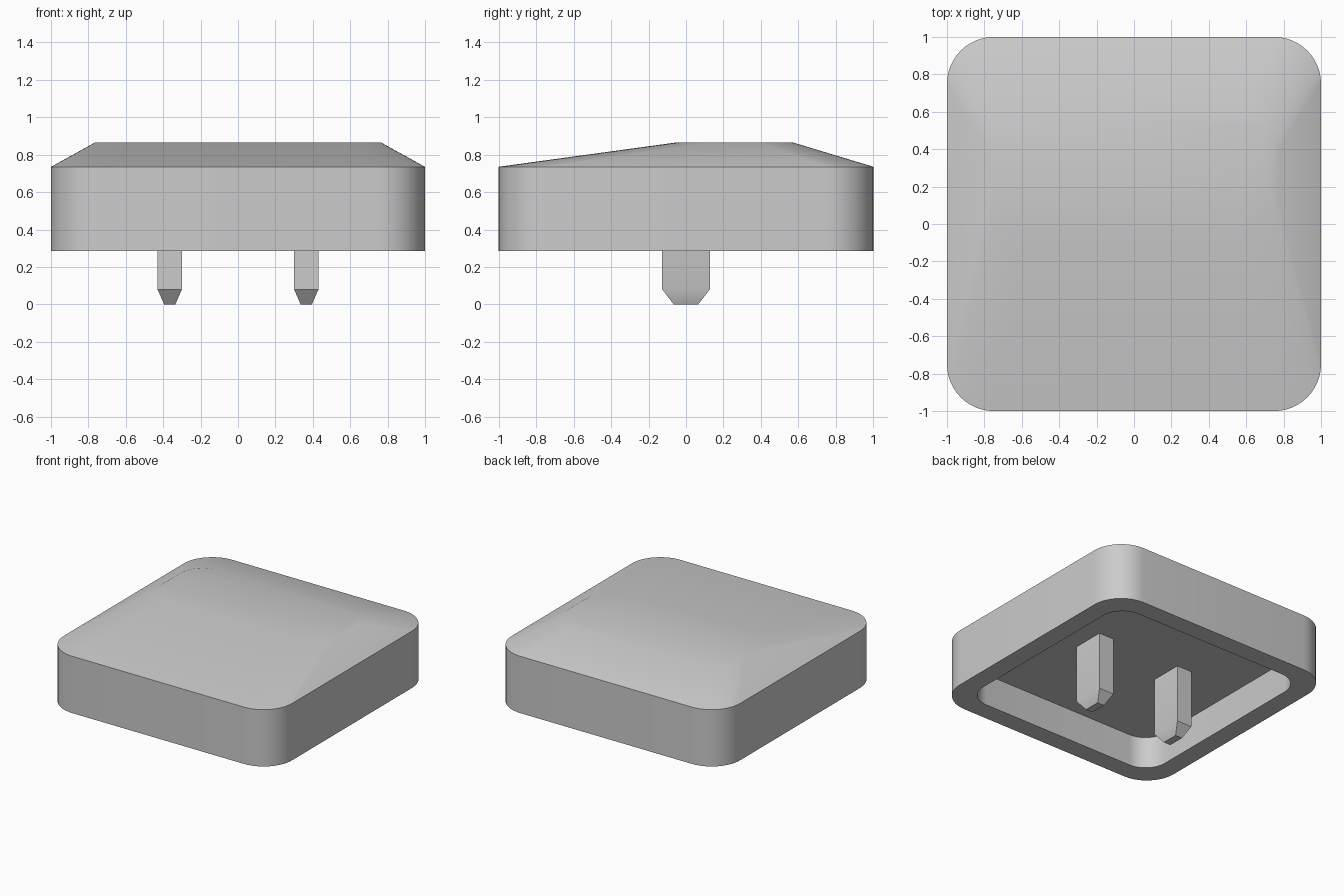
import bpy, bmesh
from math import cos, sin, pi, radians

cube = bpy.data.objects.get("Cube")
if cube:
    bpy.data.objects.remove(cube, do_unlink=True)

grey = bpy.data.materials.new("light grey plastic")
grey.use_nodes = True
grey.diffuse_color = (0.6, 0.6, 0.6, 1)
grey.node_tree.nodes["Principled BSDF"].inputs["Base Color"].default_value = (0.6, 0.6, 0.6, 1)


def rounded(hx, hy, r, z, cy=0, steps=12):
    """Counterclockwise rounded rectangle around (0, cy)."""
    ring = []
    for k, (sx, sy) in enumerate(((1, 1), (-1, 1), (-1, -1), (1, -1))):
        for i in range(steps + 1):
            a = (k + i / steps) * pi / 2
            ring.append((sx * (hx - r) + r * cos(a), cy + sy * (hy - r) + r * sin(a), z))
    return ring


def rect(cx, hx, hy, z):
    return [(cx + sx * hx, sy * hy, z) for sx, sy in ((1, 1), (-1, 1), (-1, -1), (1, -1))]


def loft(name, rings):
    """Join rings into a closed shell with an end face on each side."""
    bm = bmesh.new()
    loops = [[bm.verts.new(p) for p in ring] for ring in rings]
    for a, b in zip(loops, loops[1:]):
        n = len(a)
        for i in range(n):
            j = (i + 1) % n
            bm.faces.new((a[i], a[j], b[j], b[i]))
    bm.faces.new(loops[0][::-1])
    bm.faces.new(loops[-1])
    bmesh.ops.recalc_face_normals(bm, faces=bm.faces[:])
    mesh = bpy.data.meshes.new(name)
    bm.to_mesh(mesh)
    bm.free()
    mesh.materials.append(grey)
    obj = bpy.data.objects.new(name, mesh)
    bpy.context.collection.objects.link(obj)
    bpy.ops.object.select_all(action='DESELECT')
    obj.select_set(True)
    bpy.context.view_layer.objects.active = obj
    bpy.ops.object.shade_smooth_by_angle(angle=radians(30))
    return obj


# Cap: cavity ceiling, cavity rim, outer skirt, then sloped crown
loft("cap", [
    rounded(0.85, 0.85, 0.18, 0.535),
    rounded(0.85, 0.85, 0.18, 0.285),
    rounded(1, 1, 0.25, 0.285),
    rounded(1, 1, 0.25, 0.735),
    rounded(0.765, 0.31, 0.19, 0.865, cy=0.26),
])

# Two prongs with tapered tips, rooted in the cavity ceiling
for side, x in (("left", 0.365), ("right", -0.365)):
    loft(side + "_prong", [
        rect(x, 0.03, 0.065, 0),
        rect(x, 0.065, 0.127, 0.08),
        rect(x, 0.065, 0.127, 0.55),
    ])
